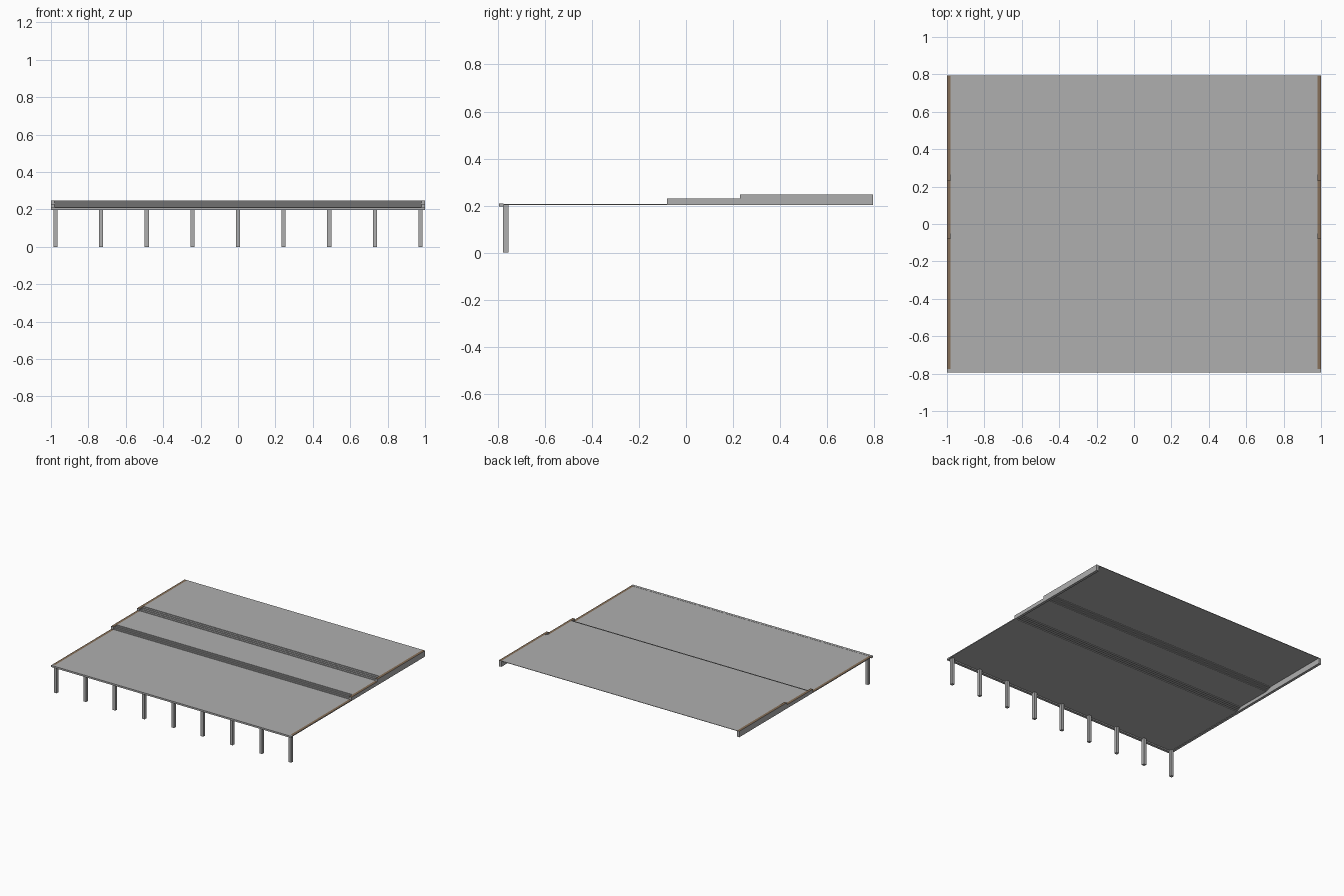
import bpy, bmesh
from mathutils import Vector

cube = bpy.data.objects.get("Cube")
if cube:
    bpy.data.objects.remove(cube, do_unlink=True)


def material(name, rgb):
    m = bpy.data.materials.new(name)
    m.use_nodes = True
    m.diffuse_color = (*rgb, 1)
    m.node_tree.nodes["Principled BSDF"].inputs["Base Color"].default_value = (*rgb, 1)
    return m


grey = material("concrete grey", (0.43, 0.43, 0.43))
brown = material("wood brown", (0.24, 0.16, 0.10))


def extrude_profile(name, profile, x0, x1, top_mat=None):
    """Sweep a closed (y, z) outline along x."""
    bm = bmesh.new()
    face = bm.faces.new([bm.verts.new((x0, y, z)) for y, z in profile])
    out = bmesh.ops.extrude_face_region(bm, geom=[face])
    moved = [g for g in out["geom"] if isinstance(g, bmesh.types.BMVert)]
    bmesh.ops.translate(bm, verts=moved, vec=Vector((x1 - x0, 0, 0)))
    bmesh.ops.recalc_face_normals(bm, faces=bm.faces)
    bm.normal_update()
    me = bpy.data.meshes.new(name)
    me.materials.append(grey)
    if top_mat:
        me.materials.append(top_mat)
        for f in bm.faces:
            f.material_index = int(f.normal.z > 0.9)
    bm.to_mesh(me)
    bm.free()
    ob = bpy.data.objects.new(name, me)
    bpy.context.collection.objects.link(ob)
    return ob


def box(name, x0, x1, y0, y1, z0, z1):
    return extrude_profile(name, [(y0, z0), (y1, z0), (y1, z1), (y0, z1)], x0, x1)


FRONT, BACK, WALL_IN = -0.795, 0.795, 0.98
LOW, MID, HIGH = 0.208, 0.23, 0.247
STEP_1, STEP_2 = -0.08, 0.23


def stairs(y, z0, z1, risers, tread):
    """Outline points of a flight that climbs towards the back."""
    rise = (z1 - z0) / risers
    pts = []
    for i in range(risers):
        pts += [(y + i * tread, z0 + i * rise), (y + i * tread, z0 + (i + 1) * rise)]
    return pts


# Terraced deck: one thin folded sheet with two flights of shallow steps
top = ([(FRONT + 0.01, LOW)] + stairs(STEP_1 + 0.004, LOW, MID, 4, 0.012)
       + stairs(STEP_2 + 0.004, MID, HIGH, 4, 0.015) + [(BACK, HIGH)])
t = 0.003
under = [(y + (t if 0 < i < len(top) - 1 else 0), z - t) for i, (y, z) in enumerate(top)]
extrude_profile("terraced_deck", top + under[::-1], -WALL_IN, WALL_IN)

# Side walls with brown tops, open underneath and at the back
wall = [(FRONT + 0.02, 0.202), (BACK, 0.202), (BACK, HIGH), (STEP_2, HIGH),
        (STEP_2, MID), (STEP_1, MID), (STEP_1, LOW), (FRONT + 0.02, LOW)]
extrude_profile("right_wall", wall, -1, -WALL_IN, brown)
extrude_profile("left_wall", wall, WALL_IN, 1, brown)

# Front edge beam
box("front_beam", -1, 1, FRONT, FRONT + 0.02, 0.196, LOW + 0.001)

# Row of square posts under the front edge
for i in range(9):
    x = (i - 4) * 0.244
    box(f"post_{i + 1}", x - 0.011, x + 0.011, -0.777, -0.755, 0, 0.206)
